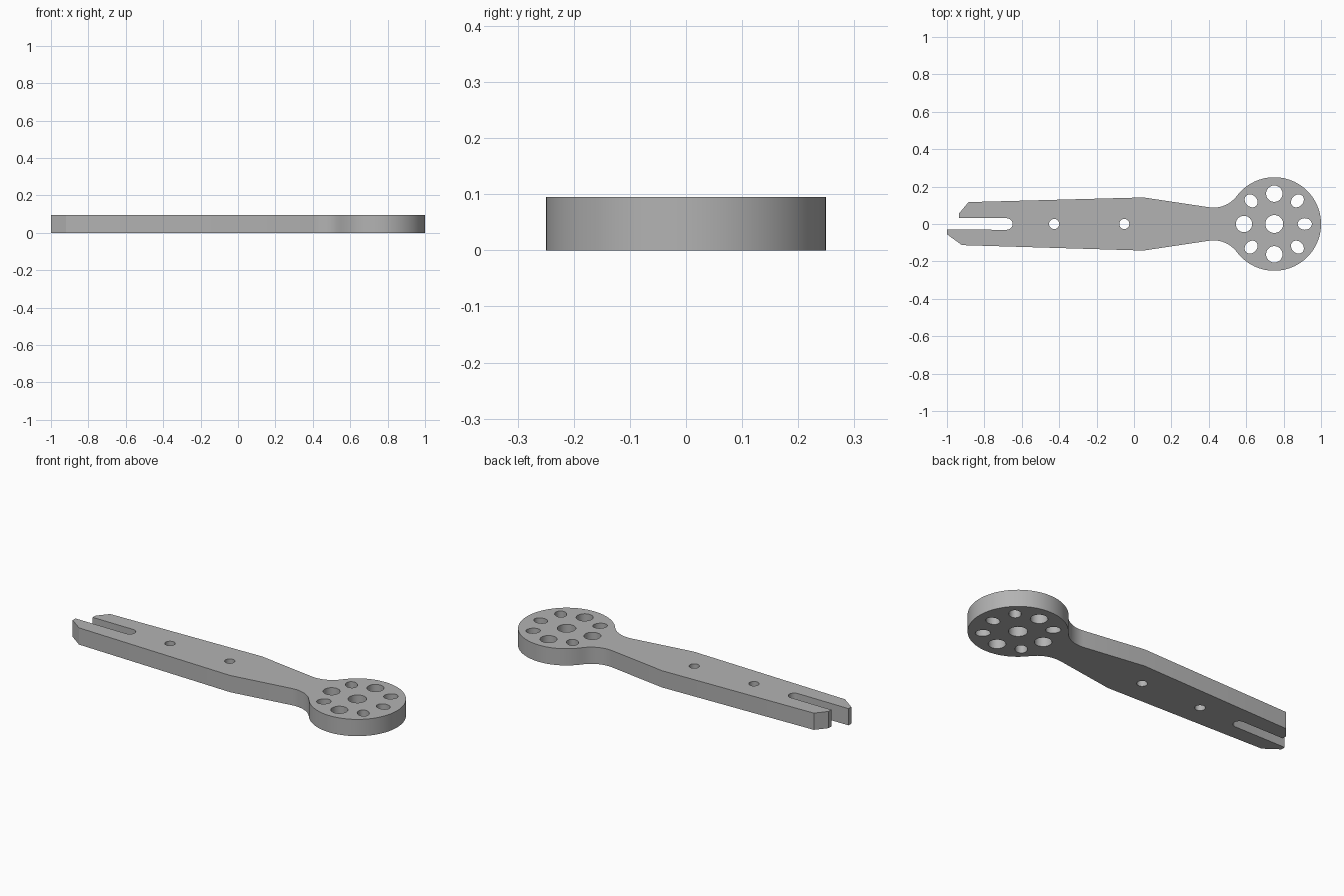
import bpy
import bmesh
from math import cos, sin, radians, pi

cube = bpy.data.objects.get("Cube")
if cube:
    bpy.data.objects.remove(cube)

THICK = 0.095
HEAD_X, HEAD_R = 0.75, 0.25


def arc(cx, cy, r, start, end, steps):
    """Points along an arc, angles in degrees."""
    angles = [radians(start + (end - start) * i / steps) for i in range(steps + 1)]
    return [(cx + r * cos(a), cy + r * sin(a)) for a in angles]


def ellipse(cx, cy, rx, ry, turn=0.0, sides=24):
    """Closed ellipse with its long axis turned by an angle."""
    pts = []
    for i in range(sides):
        a = 2 * pi * i / sides
        u, v = rx * cos(a), ry * sin(a)
        pts.append((cx + u * cos(turn) - v * sin(turn), cy + u * sin(turn) + v * cos(turn)))
    return pts


# Arm outline: tapered side, neck fillet, round head, mirrored side
fillet = arc(0.425, 0.2436, 0.156, -98.5, -36.9, 12)
side = [(0.05, 0.142)] + fillet
outline = [(-0.935, 0.032), (-0.935, 0.057), (-0.885, 0.117)] + side
outline += arc(HEAD_X, 0, HEAD_R, 143.13, -143.13, 72)[1:-1]
outline += [(x, -y) for x, y in reversed(side)]
outline += [(-0.92, -0.113), (-1.0, -0.055), (-1.0, -0.03)]

# Open slot between the two prongs
outline += arc(-0.68, 0, 0.031, -90, 90, 12)

# Holes: two in the handle, large ones and radial slots in the head
holes = [ellipse(x, 0, 0.027, 0.027) for x in (-0.427, -0.052)]
holes.append(ellipse(HEAD_X, 0, 0.048, 0.048))
for k in range(8):
    a = k * pi / 4
    big = k in (2, 4, 6)
    rx, ry = (0.044, 0.044) if big else (0.038, 0.031)
    d = 0.162 if big else 0.175 if k % 2 else 0.163
    holes.append(ellipse(HEAD_X + d * cos(a), d * sin(a), rx, ry, a))

# Fill the profile and give it thickness
curve = bpy.data.curves.new("wrench_arm", "CURVE")
curve.dimensions = "2D"
curve.fill_mode = "BOTH"
curve.extrude = THICK / 2
for loop in [outline] + holes:
    spline = curve.splines.new("POLY")
    spline.points.add(len(loop) - 1)
    for p, (x, y) in zip(spline.points, loop):
        p.co = (x, y, THICK / 2, 1)
    spline.use_cyclic_u = True
profile = bpy.data.objects.new("arm_profile", curve)
bpy.context.collection.objects.link(profile)
bpy.context.view_layer.update()
mesh = bpy.data.meshes.new_from_object(profile.evaluated_get(bpy.context.evaluated_depsgraph_get()))
bpy.data.objects.remove(profile)

# Weld and rest on the ground
bm = bmesh.new()
bm.from_mesh(mesh)
bmesh.ops.remove_doubles(bm, verts=bm.verts, dist=0.0001)
low = min(v.co.z for v in bm.verts)
bmesh.ops.translate(bm, verts=bm.verts, vec=(0, 0, -low))
bmesh.ops.recalc_face_normals(bm, faces=bm.faces)
bm.to_mesh(mesh)
bm.free()

arm = bpy.data.objects.new("slotted_arm", mesh)
bpy.context.collection.objects.link(arm)

# Plain grey
grey = bpy.data.materials.new("plain_grey")
grey.use_nodes = True
color = (0.45, 0.45, 0.45, 1)
grey.diffuse_color = color
grey.node_tree.nodes["Principled BSDF"].inputs["Base Color"].default_value = color
mesh.materials.clear()
mesh.materials.append(grey)

bpy.ops.object.select_all(action="DESELECT")
arm.select_set(True)
bpy.context.view_layer.objects.active = arm
bpy.ops.object.shade_smooth_by_angle(angle=radians(30))
